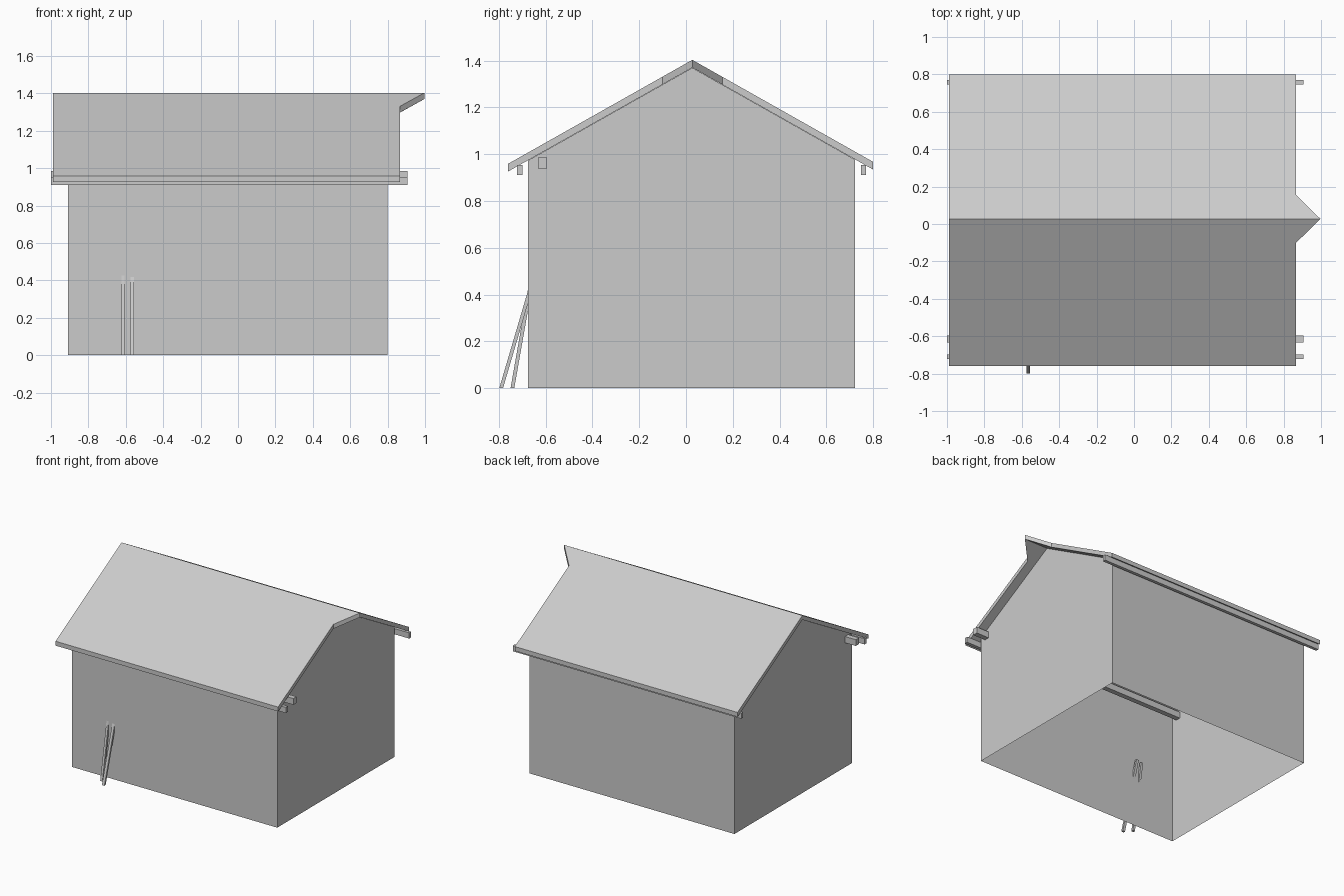
import bpy, bmesh
from mathutils import Vector

cube = bpy.data.objects.get("Cube")
if cube:
    bpy.data.objects.remove(cube, do_unlink=True)

grey = bpy.data.materials.new("plain_grey")
grey.use_nodes = True
colour = (0.6, 0.6, 0.6, 1)
grey.diffuse_color = colour
grey.node_tree.nodes["Principled BSDF"].inputs["Base Color"].default_value = colour

RIDGE_Y, RIDGE_Z, SLOPE, THICK = 0.027, 1.403, 0.564, 0.033
FRONT, BACK = -0.675, 0.723
RIGHT, LEFT = -0.91, 0.80


def roof_z(y):
    return RIDGE_Z - SLOPE * abs(y - RIDGE_Y)


def finish(name, bm):
    mesh = bpy.data.meshes.new(name)
    bm.to_mesh(mesh)
    bm.free()
    mesh.materials.append(grey)
    obj = bpy.data.objects.new(name, mesh)
    bpy.context.collection.objects.link(obj)
    return obj


def prism(name, ring, offset):
    """Closed prism made by sweeping a ring of points along an offset."""
    bm = bmesh.new()
    face = bm.faces.new([bm.verts.new(p) for p in ring])
    new = bmesh.ops.extrude_face_region(bm, geom=[face], use_keep_orig=True)["geom"]
    bmesh.ops.translate(bm, vec=Vector(offset),
                        verts=[v for v in new if isinstance(v, bmesh.types.BMVert)])
    bmesh.ops.recalc_face_normals(bm, faces=bm.faces)
    return finish(name, bm)


# Walls: a thin shell with two gables, open below
bm = bmesh.new()
profile = [(FRONT, 0), (BACK, 0)] + [
    (y, roof_z(y) - THICK - 0.001) for y in (BACK, RIDGE_Y, FRONT)]
gable_a = [bm.verts.new((LEFT, y, z)) for y, z in profile]
gable_b = [bm.verts.new((RIGHT, y, z)) for y, z in profile]
bm.faces.new(gable_a)
bm.faces.new(gable_b[::-1])
for i, j in ((1, 2), (4, 0)):
    bm.faces.new((gable_a[j], gable_a[i], gable_b[i], gable_b[j]))
finish("walls", bm)

# Roof: two slopes sharing a ridge that runs out to a pointed hood
bm = bmesh.new()
ridge = [bm.verts.new((x, RIDGE_Y, RIDGE_Z)) for x in (-0.99, 0.997)]
for hood, eave in ((-0.1, -0.76), (0.155, 0.80)):
    outline = [(0.867, hood), (0.867, eave), (-0.99, eave)]
    bm.faces.new(ridge + [bm.verts.new((x, y, roof_z(y))) for x, y in outline])
new = bmesh.ops.extrude_face_region(bm, geom=bm.faces[:], use_keep_orig=True)["geom"]
bmesh.ops.translate(bm, vec=(0, 0, -THICK),
                    verts=[v for v in new if isinstance(v, bmesh.types.BMVert)])
bmesh.ops.recalc_face_normals(bm, faces=bm.faces)
finish("roof", bm)

# Long beams under the eaves and one inside the front wall
for name, y0, y1, z0, z1 in (
        ("front_eave_beam", -0.723, -0.698, 0.91, 0.953),
        ("back_eave_beam", 0.747, 0.77, 0.91, 0.953),
        ("front_wall_beam", -0.633, -0.595, 0.938, 0.985)):
    ring = [(-1, y0, z0), (-1, y1, z0), (-1, y1, z1), (-1, y0, z1)]
    prism(name, ring, (1.905, 0, 0))

# Poles leaning on the front wall, tips passing through it
for name, x, w, y, lean in (
        ("left_pole", -0.566, 0.02, -0.798, 0.147),
        ("right_pole", -0.615, 0.018, -0.75, 0.088)):
    ring = [(x - w / 2, y, 0), (x + w / 2, y, 0),
            (x + w / 2, y + 0.016, 0), (x - w / 2, y + 0.016, 0)]
    prism(name, ring, (0, lean, 0.5))
